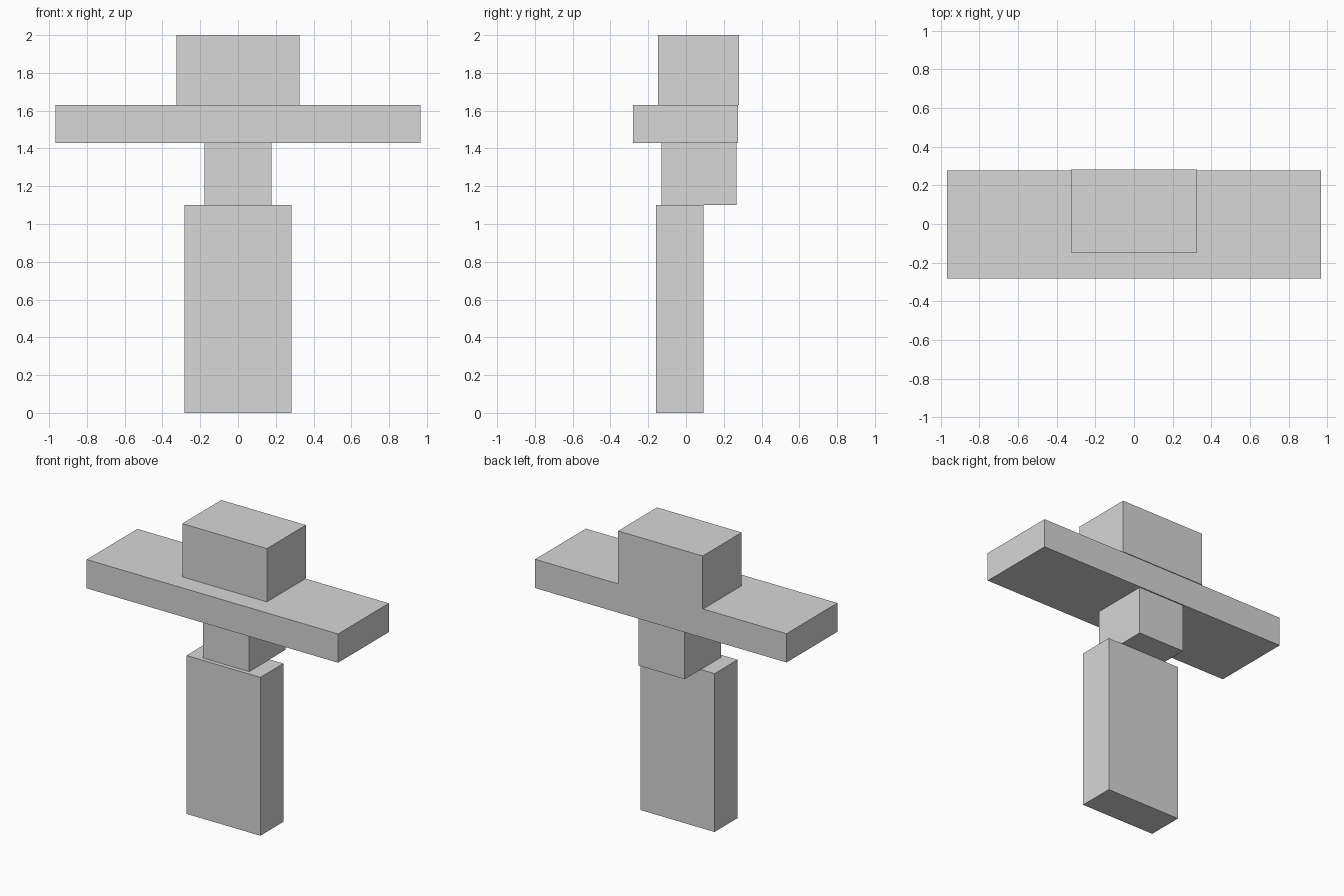
import bpy
import bmesh
from mathutils import Vector

cube = bpy.data.objects.get("Cube")
if cube:
    bpy.data.objects.remove(cube, do_unlink=True)

# Single light grey
grey = bpy.data.materials.new("light_grey")
grey.use_nodes = True
colour = (0.68, 0.68, 0.68, 1.0)
grey.diffuse_color = colour
grey.node_tree.nodes["Principled BSDF"].inputs["Base Color"].default_value = colour


def block(name, half_width, front, back, bottom, top):
    """Flat-sided box, symmetric across x."""
    bm = bmesh.new()
    bmesh.ops.create_cube(bm, size=1)
    bmesh.ops.scale(bm, verts=bm.verts,
                    vec=Vector((2 * half_width, back - front, top - bottom)))
    bmesh.ops.translate(bm, verts=bm.verts,
                        vec=Vector((0, (front + back) / 2, (bottom + top) / 2)))
    mesh = bpy.data.meshes.new(name)
    bm.to_mesh(mesh)
    bm.free()
    mesh.materials.append(grey)
    obj = bpy.data.objects.new(name, mesh)
    bpy.context.collection.objects.link(obj)


# Upright post, set forward of the neck
block("post", 0.284, -0.16, 0.092, 0.0, 1.10)
# Narrow neck between post and crossbar
block("neck", 0.178, -0.131, 0.268, 1.10, 1.43)
# Wide crossbar
block("crossbar", 0.966, -0.281, 0.276, 1.43, 1.63)
# Top block, near flush with the back of the crossbar
block("top_block", 0.325, -0.147, 0.281, 1.63, 2.0)
